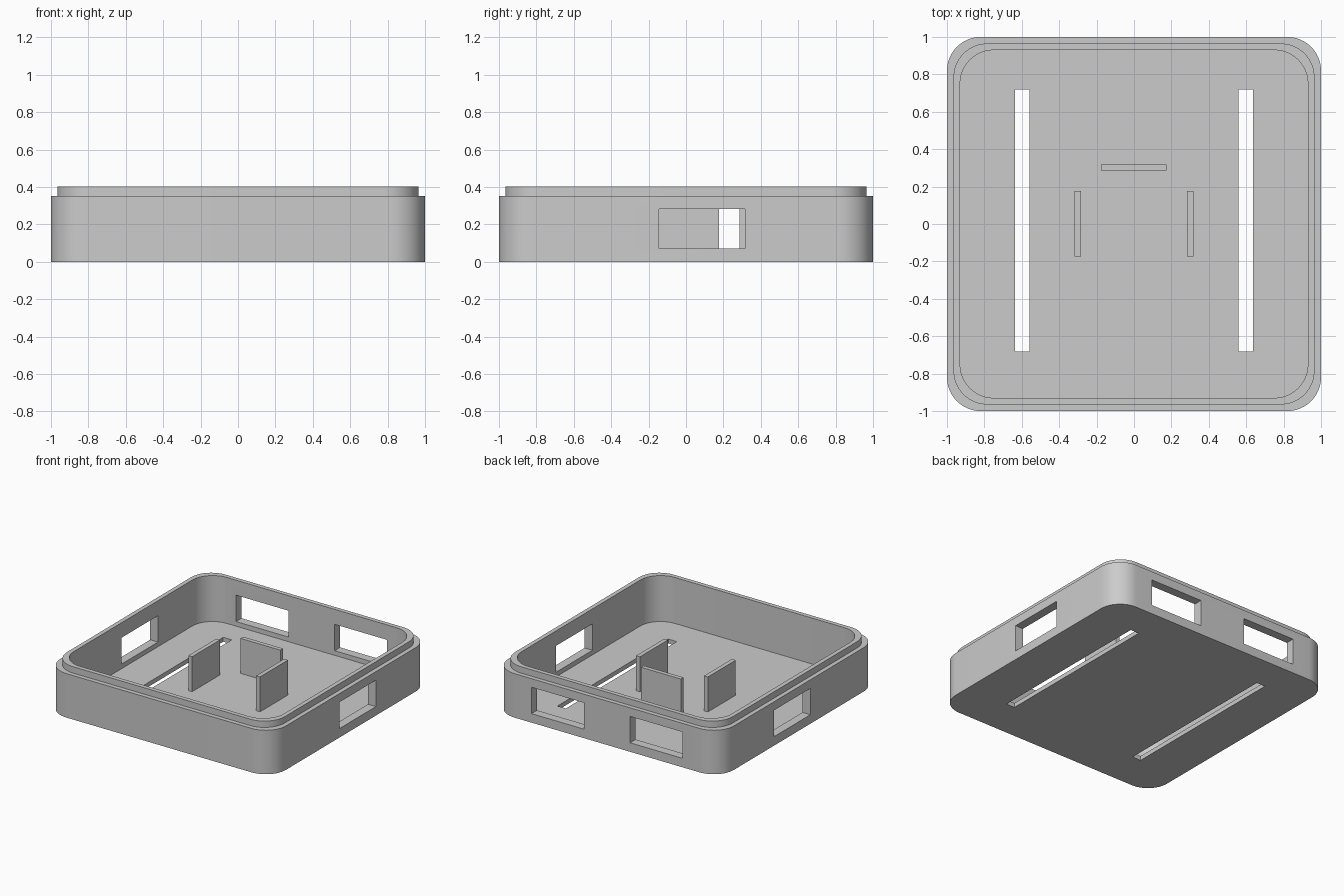
import bpy, bmesh, math
from mathutils import Matrix, Vector

cube = bpy.data.objects.get("Cube")
if cube:
    bpy.data.objects.remove(cube, do_unlink=True)

FLOOR, STEP, TOP = 0.035, 0.352, 0.403
RADIUS, SEGMENTS = 0.18, 12

grey = bpy.data.materials.new("plain_grey")
grey.use_nodes = True
grey.diffuse_color = (0.6, 0.6, 0.6, 1)
grey.node_tree.nodes["Principled BSDF"].inputs["Base Color"].default_value = (0.6, 0.6, 0.6, 1)


def finish(name, bm):
    """Turn a bmesh into a named grey object."""
    bmesh.ops.recalc_face_normals(bm, faces=bm.faces)
    mesh = bpy.data.meshes.new(name)
    bm.to_mesh(mesh)
    bm.free()
    mesh.materials.append(grey)
    obj = bpy.data.objects.new(name, mesh)
    bpy.context.collection.objects.link(obj)
    return obj


def add_box(bm, low, high):
    """Add a box between two opposite corners."""
    low, high = Vector(low), Vector(high)
    place = Matrix.Translation((low + high) / 2) @ Matrix.Diagonal((*(high - low), 1))
    bmesh.ops.create_cube(bm, size=1, matrix=place)


def box(name, low, high):
    bm = bmesh.new()
    add_box(bm, low, high)
    return finish(name, bm)


def rounded_ring(bm, half, z):
    """Rounded square loop of vertices at one height."""
    verts = []
    for corner in range(4):
        middle = math.radians(45 + 90 * corner)
        cx = math.copysign(half - RADIUS, math.cos(middle))
        cy = math.copysign(half - RADIUS, math.sin(middle))
        for i in range(SEGMENTS + 1):
            a = math.radians(90 * (corner + i / SEGMENTS))
            verts.append(bm.verts.new((cx + RADIUS * math.cos(a), cy + RADIUS * math.sin(a), z)))
    return verts


# Tray: outer wall, stepped lip, inner wall and floor
bm = bmesh.new()
profile = [(1, 0), (1, STEP), (0.965, STEP), (0.965, TOP), (0.93, TOP), (0.93, FLOOR)]
rings = [rounded_ring(bm, half, z) for half, z in profile]
for lower, upper in zip(rings, rings[1:]):
    for i in range(len(lower)):
        j = (i + 1) % len(lower)
        bm.faces.new((lower[i], lower[j], upper[j], upper[i]))
bm.faces.new(rings[0])
bm.faces.new(rings[-1])
tray = finish("tray", bm)

# Openings: floor slots, side windows and back windows
bm = bmesh.new()
for side in (-1, 1):
    def span(a, b):
        return sorted((side * a, side * b))
    x0, x1 = span(0.56, 0.635)
    add_box(bm, (x0, -0.683, -0.1), (x1, 0.72, 0.06))
    x0, x1 = span(0.88, 1.1)
    add_box(bm, (x0, -0.145, 0.072), (x1, 0.316, 0.283))
    x0, x1 = span(0.205, 0.668)
    add_box(bm, (x0, 0.88, 0.072), (x1, 1.1, 0.283))
cutter = finish("opening_cutter", bm)
cutter.hide_render = True

cut = tray.modifiers.new("openings", "BOOLEAN")
cut.operation = "DIFFERENCE"
cut.solver = "EXACT"
cut.object = cutter
bpy.ops.object.select_all(action="DESELECT")
bpy.context.view_layer.objects.active = tray
tray.select_set(True)
bpy.ops.object.modifier_apply(modifier=cut.name)
bpy.data.objects.remove(cutter, do_unlink=True)
bpy.ops.object.shade_smooth_by_angle(angle=math.radians(30))

# Upright plates that hold the contents in the middle
PLATE_TOP = 0.315
box("left_plate", (0.284, -0.175, FLOOR), (0.318, 0.177, PLATE_TOP))
box("right_plate", (-0.318, -0.175, FLOOR), (-0.284, 0.177, PLATE_TOP))
box("back_plate", (-0.177, 0.285, FLOOR), (0.175, 0.319, PLATE_TOP))
